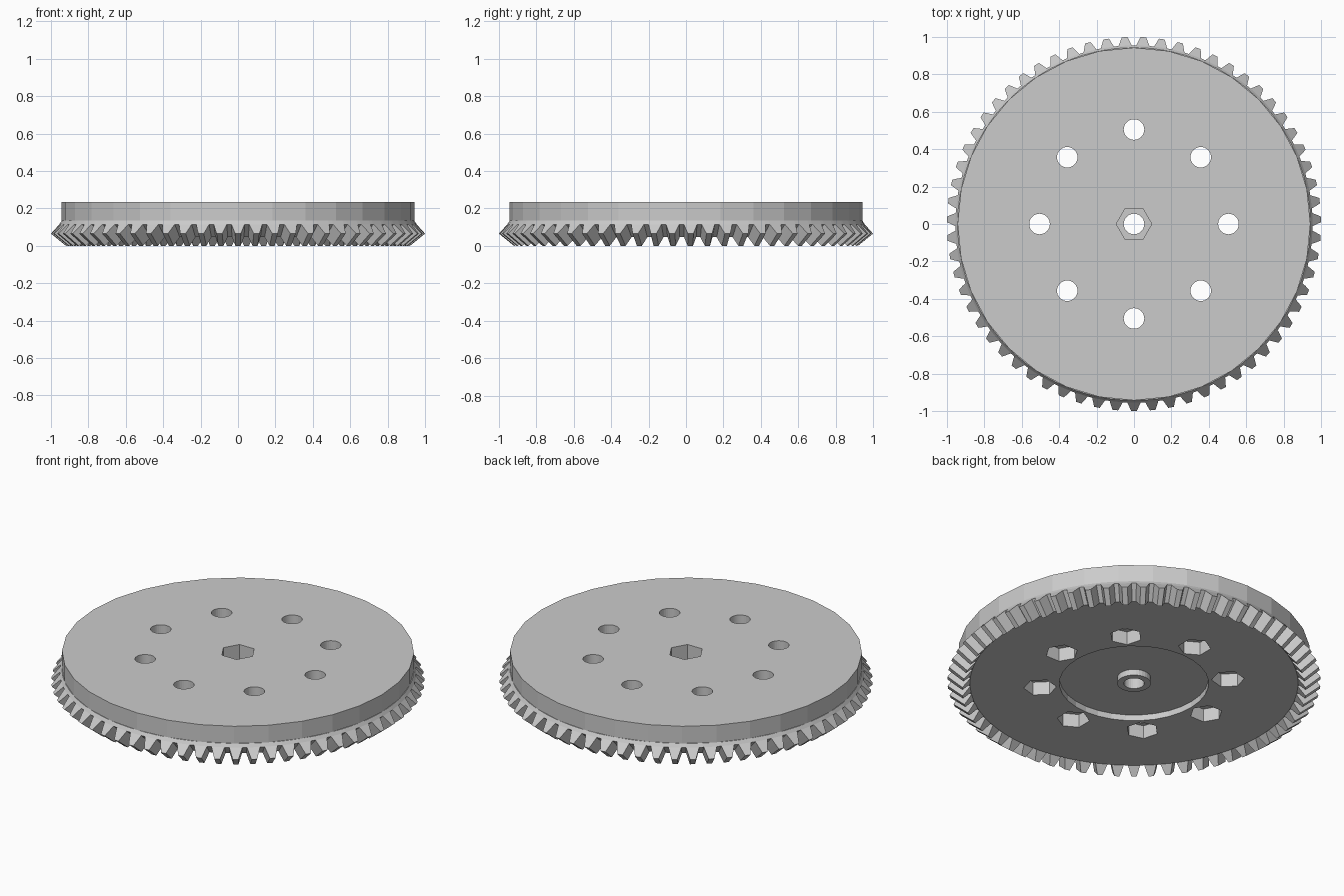
import bpy, bmesh, math

cube = bpy.data.objects.get("Cube")
if cube:
    bpy.data.objects.remove(cube, do_unlink=True)

TEETH = 63
SIDES = 32
TOP, FLOOR = 0.235, 0.046
RIM_R, RIM_Z = 0.943, 0.134
SHRINK, APEX = 0.92, -0.7475      # teeth taper toward the cone apex

grey = bpy.data.materials.new("plain_grey")
grey.diffuse_color = (0.6, 0.6, 0.6, 1)
grey.use_nodes = True
grey.node_tree.nodes["Principled BSDF"].inputs["Base Color"].default_value = (0.6, 0.6, 0.6, 1)


def add_object(name, bm):
    bmesh.ops.recalc_face_normals(bm, faces=bm.faces)
    mesh = bpy.data.meshes.new(name)
    bm.to_mesh(mesh)
    bm.free()
    mesh.materials.append(grey)
    obj = bpy.data.objects.new(name, mesh)
    bpy.context.collection.objects.link(obj)
    return obj


def ring(bm, points):
    return [bm.verts.new(p) for p in points]


def bridge(bm, a, b):
    for i in range(len(a)):
        j = (i + 1) % len(a)
        bm.faces.new((a[i], a[j], b[j], b[i]))


def prism(name, r, z0, z1, sides, x=0, y=0, turn=0):
    bm = bmesh.new()
    angles = [turn + math.tau * i / sides for i in range(sides)]
    low, high = [ring(bm, [(x + r * math.cos(a), y + r * math.sin(a), z) for a in angles])
                 for z in (z0, z1)]
    bridge(bm, low, high)
    bm.faces.new(low)
    bm.faces.new(high)
    return add_object(name, bm)


def cut(target, cutter):
    cutter.hide_render = True
    mod = target.modifiers.new("cut", 'BOOLEAN')
    mod.operation = 'DIFFERENCE'
    mod.solver = 'EXACT'
    mod.object = cutter
    bpy.context.view_layer.update()
    graph = bpy.context.evaluated_depsgraph_get()
    result = bpy.data.meshes.new_from_object(target.evaluated_get(graph))
    target.modifiers.clear()
    target.data = result
    bpy.data.objects.remove(cutter, do_unlink=True)


# Bevel gear: tooth outline on the outer back cone, repeated toward the apex
tooth = [(-0.37, 0.0), (-0.26, 0.5), (-0.15, 1.0), (0.15, 1.0), (0.26, 0.5), (0.37, 0.0)]
outline = []
for i in range(TEETH):
    for offset, height in tooth:
        a = -math.pi / 2 + math.tau * (i + offset) / TEETH
        r = 0.955 + 0.045 * height
        outline.append((r * math.cos(a), r * math.sin(a), 0.115 - 0.05 * height))
bm = bmesh.new()
outer = ring(bm, outline)
inner = ring(bm, [(x * SHRINK, y * SHRINK, APEX + (z - APEX) * SHRINK) for x, y, z in outline])
bridge(bm, outer, inner)
n = len(tooth)
roots = lambda loop: [v for i, v in enumerate(loop) if i % n in (0, n - 1)]
for loop in (outer, inner):
    for i in range(TEETH):
        bm.faces.new(loop[i * n:(i + 1) * n])     # tooth end faces
bm.faces.new(roots(inner))                        # underside
base = roots(outer)
neck = ring(bm, [(v.co.x * RIM_R / 0.955, v.co.y * RIM_R / 0.955, RIM_Z) for v in base])
bridge(bm, base, neck)
bm.faces.new(neck)
gear = add_object("toothed_wheel", bm)

# Plain rim above the teeth
rim = prism("upper_rim", RIM_R, RIM_Z, TOP, SIDES)

# Underside recess around a flush centre boss
recess = prism("recess_cutter", 0.4, FLOOR - 0.1, FLOOR + 0.035, SIDES)
cut(recess, prism("boss_cutter", 0.09, FLOOR - 0.2, FLOOR + 0.2, SIDES))
cut(gear, recess)

# Bolt circle: through holes with hexagonal pockets underneath
for i in range(8):
    a = math.tau * i / 8
    x, y = 0.505 * math.cos(a), 0.505 * math.sin(a)
    cut(gear, prism("pocket_cutter", 0.088, FLOOR - 0.1, RIM_Z - 0.01, 6, x, y, a))
    for part in (gear, rim):
        cut(part, prism("bolt_cutter", 0.055, -0.2, 0.5, SIDES, x, y))

# Centre shaft hole with a hexagonal pocket on top
cut(rim, prism("shaft_hex_cutter", 0.095, RIM_Z - 0.1, TOP + 0.1, 6))
cut(gear, prism("shaft_cutter", 0.055, -0.2, 0.5, SIDES))
